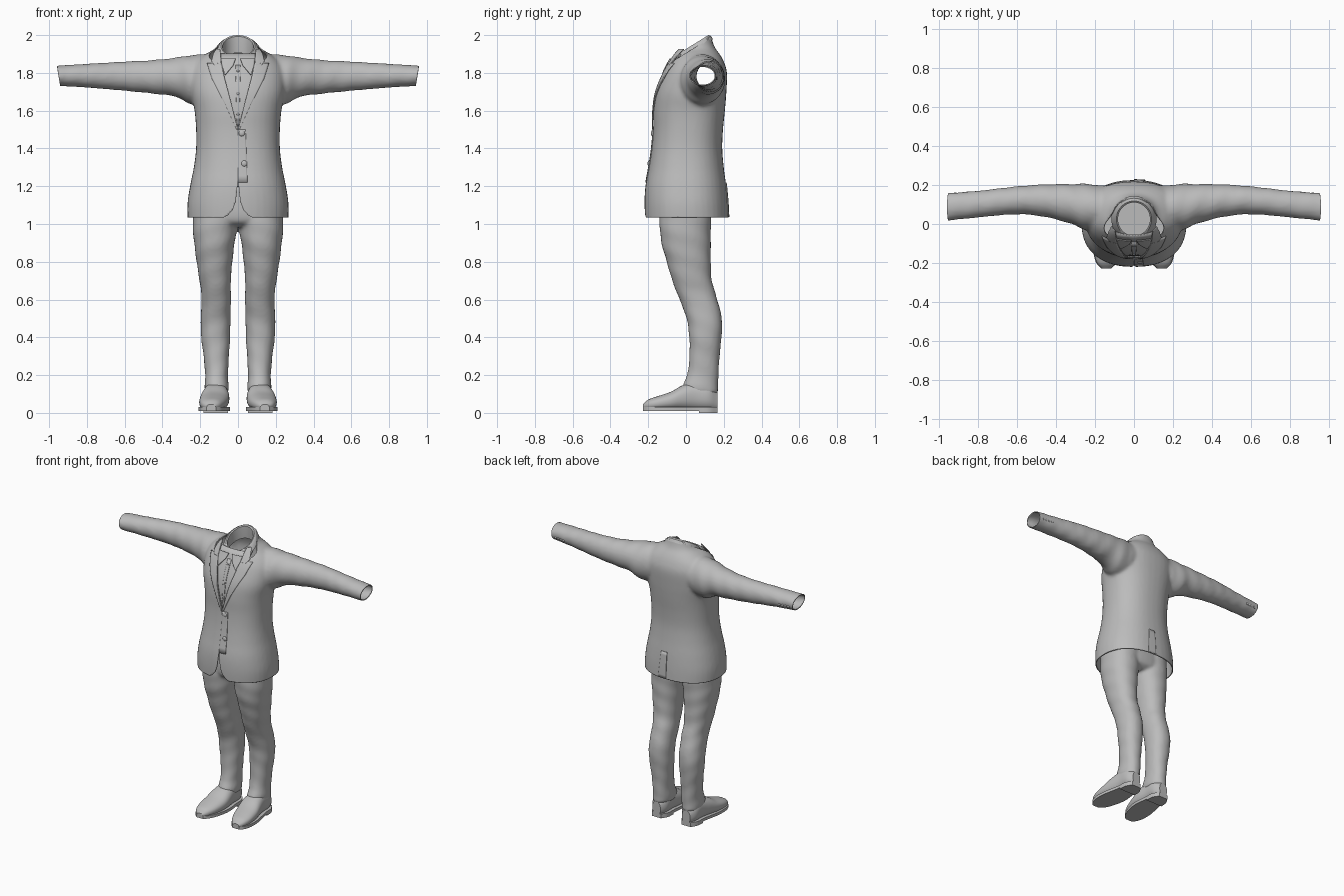
import bpy, bmesh
from math import sin, cos, pi, copysign, radians
from mathutils import Vector
from mathutils.bvhtree import BVHTree

if "Cube" in bpy.data.objects:
    bpy.data.objects.remove(bpy.data.objects["Cube"])

GREY = (0.5, 0.5, 0.5, 1)
cloth = bpy.data.materials.new("plain grey")
cloth.use_nodes = True
cloth.diffuse_color = GREY
cloth.node_tree.nodes["Principled BSDF"].inputs["Base Color"].default_value = GREY


def finish(name, bm, normals=True):
    if normals:
        bmesh.ops.recalc_face_normals(bm, faces=bm.faces)
    mesh = bpy.data.meshes.new(name)
    bm.to_mesh(mesh)
    bm.free()
    mesh.materials.append(cloth)
    ob = bpy.data.objects.new(name, mesh)
    bpy.context.collection.objects.link(ob)
    return ob


def activate(ob):
    bpy.ops.object.select_all(action='DESELECT')
    ob.select_set(True)
    bpy.context.view_layer.objects.active = ob


def smooth(ob):
    activate(ob)
    bpy.ops.object.shade_smooth_by_angle(angle=radians(40))


def spline(rows, steps=4):
    p = [Vector(r) for r in rows]
    p = [2 * p[0] - p[1]] + p + [2 * p[-1] - p[-2]]
    out = []
    for a, b, c, d in zip(p, p[1:], p[2:], p[3:]):
        for k in range(steps):
            t = k / steps
            out.append(b + (c - a) * t / 2 + (a - 2.5 * b + 2 * c - d / 2) * t * t
                       + (1.5 * (b - c) + (d - a) / 2) * t ** 3)
    return out + [p[-2]]


def skin(bm, rings):
    n = len(rings[0])
    for r, q in zip(rings, rings[1:]):
        for i in range(n):
            bm.faces.new((r[i], r[(i + 1) % n], q[(i + 1) % n], q[i]))


def loft(bm, axis, rows, power=2.0, sign=1, ripple=0, n=40):
    """Closed tube; each row is position, then low and high limits on the other axes."""
    rings = []
    for t, a0, a1, b0, b1 in spline(rows):
        ring = []
        for i in range(n):
            ang = 2 * pi * i / n
            c, s = cos(ang), sin(ang)
            fold = 1 + ripple * sin(55 * t + 2 * ang)
            a = (a0 + a1) / 2 + (a1 - a0) / 2 * fold * copysign(abs(c) ** (2 / power), c)
            b = (b0 + b1) / 2 + (b1 - b0) / 2 * fold * copysign(abs(s) ** (2 / power), s)
            x, y, z = {'x': (t, a, b), 'y': (a, t, b), 'z': (a, b, t)}[axis]
            ring.append(bm.verts.new((x * sign, y, z)))
        rings.append(ring)
    skin(bm, rings)
    bm.faces.new(rings[0])
    bm.faces.new(rings[-1])


def fuse(ob, voxel, rounds):
    mod = ob.modifiers.new("fuse", 'REMESH')
    mod.mode, mod.voxel_size, mod.use_smooth_shade = 'VOXEL', voxel, True
    relax = ob.modifiers.new("relax", 'SMOOTH')
    relax.iterations = rounds
    activate(ob)
    for m in ("fuse", "relax"):
        bpy.ops.object.modifier_apply(modifier=m)


# Jacket body and sleeves, fused into one skin
bm = bmesh.new()
body = [(0.98, .265, -.215, .227), (1.1, .268, -.22, .222), (1.2, .254, -.215, .213),
        (1.3, .234, -.197, .2), (1.4, .222, -.182, .192), (1.5, .222, -.174, .196),
        (1.6, .23, -.173, .206), (1.7, .25, -.16, .214), (1.8, .25, -.122, .217),
        (1.86, .22, -.09, .2), (1.9, .17, -.07, .178), (1.94, .112, -.055, .15),
        (2.02, .09, -.04, .125)]
loft(bm, 'z', [(z, -w, w, f, b) for z, w, f, b in body], 2.3)
sleeve = [(.1, -.02, .19, 1.66, 1.9), (.24, -.03, .205, 1.63, 1.895),
          (.32, .0, .205, 1.672, 1.882), (.45, .035, .203, 1.69, 1.868),
          (.6, .05, .193, 1.705, 1.86), (.8, .033, .17, 1.722, 1.848),
          (1.0, .012, .155, 1.734, 1.836)]
for s in (1, -1):
    loft(bm, 'x', sleeve, 2, s, .02)
jacket = finish("jacket", bm)
fuse(jacket, .011, 5)

bm = bmesh.new()
bm.from_mesh(jacket.data)
surface = BVHTree.FromBMesh(bm)


def project(x, z, lift, side=-1):
    hit = surface.ray_cast(Vector((x, side, z)), Vector((0, -side, 0)))[0]
    return Vector((x, hit.y + side * lift if hit else 0, z))


def drape(name, rows, lift, thick=.006, signs=(1, -1), side=-1, cols=8):
    """Thin cloth panel laid on the jacket; rows are height, inner x, outer x."""
    sheet = bmesh.new()
    for s in signs:
        grid = []
        for p, q in zip(rows, rows[1:]):
            for k in range(9):
                z, a, b = Vector(p).lerp(Vector(q), k / 8)
                grid.append([sheet.verts.new(project(s * (a + (b - a) * i / cols), z, lift, side))
                             for i in range(cols + 1)])
        for r, q in zip(grid, grid[1:]):
            for i in range(cols):
                sheet.faces.new((r[i], r[i + 1], q[i + 1], q[i]))
    bmesh.ops.remove_doubles(sheet, verts=sheet.verts, dist=.0005)
    ob = finish(name, sheet)
    solid = ob.modifiers.new("thickness", 'SOLIDIFY')
    solid.thickness, solid.offset = thick, 0
    smooth(ob)


def button(name, x, z, radius, lift=.004, side=-1):
    b = bmesh.new()
    bmesh.ops.create_uvsphere(b, u_segments=16, v_segments=8, radius=radius)
    place = project(x, z, lift, side)
    for v in b.verts:
        v.co = Vector((v.co.x, v.co.y * .45, v.co.z)) + place
    smooth(finish(name, b))


# Shirt, lapels, collars, front overlap and back vent
drape("shirt_front", [(1.46, -.05, .05), (1.65, -.08, .08), (1.9, -.12, .12)], -.013, signs=(1,), cols=16)
drape("shirt_placket", [(1.52, -.006, .006), (1.84, -.014, .014)], -.009, signs=(1,))
drape("lapel", [(1.5, 0, .008), (1.63, .033, .066), (1.77, .07, .138), (1.85, .088, .163)], .004)
drape("jacket_collar", [(1.84, .09, .125), (1.862, .09, .14), (1.9, .092, .13), (1.925, .095, .115)], .004)
drape("shirt_collar_point", [(1.79, .066, .07), (1.84, .025, .085), (1.875, .012, .09)], .003)
drape("front_overlap", [(1.22, 0, .05), (1.5, 0, .04)], .001, signs=(1,))
drape("back_vent", [(1.037, 0, .06), (1.22, 0, .045)], .002, signs=(1,), side=1)
for z in (1.81, 1.69, 1.58):
    button("shirt_button", 0, z, .007, -.004)
for x, z in ((.02, 1.48), (.033, 1.32)):
    button("jacket_button", x, z, .016)
for s in (1, -1):
    for k in range(4):
        button("cuff_button", s * (.85 + .022 * k), 1.77, .008, .001, 1)


# Open the neck, hem, cuffs and front of the jacket
def trim(co, no):
    bmesh.ops.bisect_plane(bm, geom=bm.verts[:] + bm.edges[:] + bm.faces[:],
                           plane_co=co, plane_no=no, clear_outer=True)


def opening(edge):
    """Remove the front between the mirrored edge lines, given as height and half width."""
    low, high = min(e[0] for e in edge), max(e[0] for e in edge)

    def faces():
        out = []
        for f in bm.faces:
            c = f.calc_center_median()
            if c.y < .02 and abs(c.x) < .15 and low - .02 < c.z < high + .02 and f.normal.y < 0:
                out.append(f)
        return out
    for s in (1, -1):
        for (z0, x0), (z1, x1) in zip(edge, edge[1:]):
            fs = faces()
            geom = list({v for f in fs for v in f.verts}) + list({e for f in fs for e in f.edges}) + fs
            bmesh.ops.bisect_plane(bm, geom=geom, plane_co=(s * x0, 0, z0),
                                   plane_no=Vector((s * (z1 - z0), 0, x0 - x1)).normalized())
    bm.normal_update()
    doomed = []
    for f in faces():
        c = f.calc_center_median()
        for (z0, x0), (z1, x1) in zip(edge, edge[1:]):
            if z0 <= c.z <= z1 and abs(c.x) < x0 + (x1 - x0) * (c.z - z0) / (z1 - z0):
                doomed.append(f)
                break
    bmesh.ops.delete(bm, geom=doomed, context='FACES')


trim((0, 0, 1.035), (0, 0, -1))
trim((0, .12, 1.98), (0, -.62, 1))
for s in (1, -1):
    trim((s * .95, 0, 1.785), (s, 0, -.15))
opening([(1.5, 0), (1.65, .04), (1.78, .074), (1.93, .098)])
opening([(1.03, .085), (1.045, .055), (1.075, .028), (1.12, .012), (1.23, 0)])
bm.to_mesh(jacket.data)
bm.free()
lining = jacket.modifiers.new("thickness", 'SOLIDIFY')
lining.thickness, lining.offset = .006, -1
smooth(jacket)

# Standing collar, tilted forward
bm = bmesh.new()
rings = []
for rx, ry, base in ((.116, .118, 1.905), (.105, .107, 1.93), (.09, .093, 1.942),
                     (.082, .085, 1.94), (.083, .086, 1.9), (.088, .09, 1.85)):
    rings.append([bm.verts.new((rx * cos(a), .025 + ry * sin(a), base + .62 * ry * sin(a)))
                  for a in (2 * pi * i / 48 for i in range(48))])
skin(bm, rings)
smooth(finish("neck_collar", bm))

# Trousers
leg = [(1.12, .0, .235, -.14, .135), (1.0, .003, .24, -.14, .132), (.9, .018, .232, -.13, .131),
       (.8, .03, .219, -.102, .131), (.7, .038, .204, -.073, .137), (.62, .037, .194, -.042, .16),
       (.5, .04, .197, .003, .19), (.4, .042, .195, .017, .188), (.3, .048, .182, .018, .178),
       (.2, .053, .174, .006, .172), (.14, .05, .176, -.02, .17), (.1, .053, .174, -.01, .17)]
bm = bmesh.new()
for s in (1, -1):
    loft(bm, 'z', leg, 2.2, s, .012)
loft(bm, 'z', [(.985, -.12, .12, -.09, .09), (1.03, -.23, .23, -.138, .13),
               (1.2, -.2, .2, -.135, .13)], 2.3)
trousers = finish("trousers", bm)
fuse(trousers, .011, 4)
smooth(trousers)

# Shoes with soles and heels
shoe = [(-.228, .12, .165, .022, .045), (-.2, .092, .19, .015, .07), (-.15, .068, .204, .013, .088),
        (-.08, .05, .204, .013, .112), (-.02, .046, .194, .013, .145), (.05, .054, .18, .013, .165),
        (.12, .058, .174, .013, .155), (.166, .085, .148, .015, .11)]
for s, label in ((1, "left"), (-1, "right")):
    bm = bmesh.new()
    loft(bm, 'y', shoe, 2.3, s)
    smooth(finish(label + "_shoe", bm))
    for part, z0, z1, start in (("sole", .01, .03, -1), ("heel", 0, .02, .06)):
        rim = [r for r in spline(shoe) if r[0] > start]
        edge = [(r[1] - .003, r[0]) for r in rim] + [(r[2] + .003, r[0]) for r in reversed(rim)]
        bm = bmesh.new()
        base = bm.faces.new([bm.verts.new((s * x, y, z0)) for x, y in edge])
        top = bmesh.ops.extrude_face_region(bm, geom=[base])["geom"]
        bmesh.ops.translate(bm, vec=(0, 0, z1 - z0), verts=[v for v in top if isinstance(v, bmesh.types.BMVert)])
        smooth(finish(label + "_" + part, bm))
